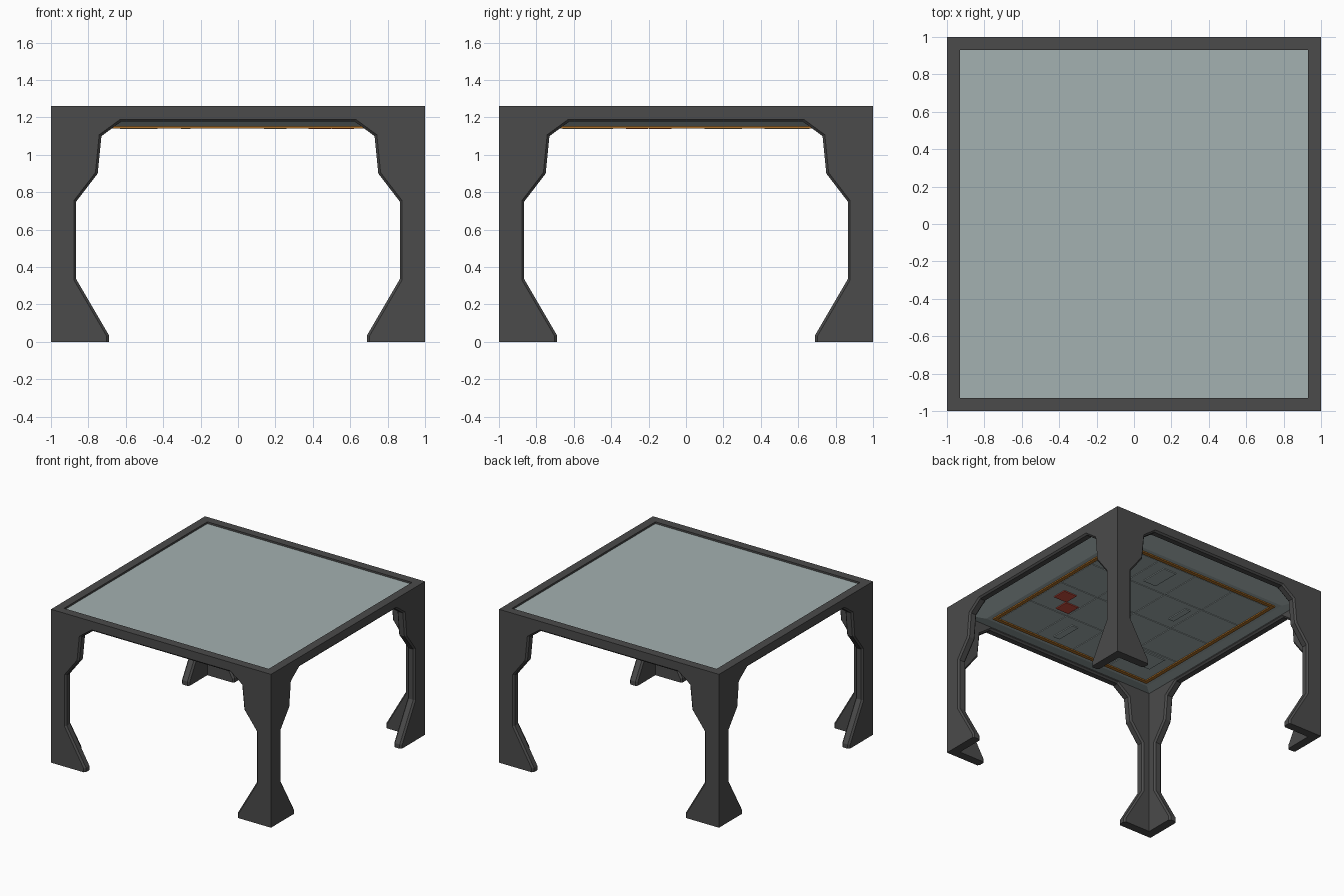
import bpy, bmesh, math
from mathutils import Vector, Matrix

if "Cube" in bpy.data.objects:
    bpy.data.objects.remove(bpy.data.objects["Cube"])


def material(name, rgb):
    m = bpy.data.materials.new(name)
    m.diffuse_color = (*rgb, 1)
    m.use_nodes = True
    m.node_tree.nodes["Principled BSDF"].inputs["Base Color"].default_value = m.diffuse_color
    return m


DARK = material("dark grey metal", (0.07, 0.07, 0.07))
GLASS = material("pale grey green", (0.37, 0.44, 0.44))
ORANGE = material("orange trim", (0.42, 0.16, 0.02))
RED = material("red plate", (0.60, 0.08, 0.05))


def finish(name, bm, mat):
    bmesh.ops.remove_doubles(bm, verts=bm.verts, dist=0.0005)
    bmesh.ops.recalc_face_normals(bm, faces=bm.faces)
    me = bpy.data.meshes.new(name)
    bm.to_mesh(me)
    bm.free()
    me.materials.append(mat)
    ob = bpy.data.objects.new(name, me)
    bpy.context.collection.objects.link(ob)
    return ob


def add_box(bm, x0, x1, y0, y1, z0, z1):
    mat = Matrix.Translation(((x0 + x1) / 2, (y0 + y1) / 2, (z0 + z1) / 2))
    mat = mat @ Matrix.Diagonal((x1 - x0, y1 - y0, z1 - z0, 1))
    bmesh.ops.create_cube(bm, size=1, matrix=mat)


# Frame: four mitred side panels, each with two legs and a chamfered arch
H, T, C = 1.26, 0.07, 0.013
half = [(0.69, 0), (0.69, 0.035), (0.865, 0.335), (0.865, 0.75),
        (0.75, 0.90), (0.73, 1.10), (0.625, 1.177)]


def arch(inset):
    """Right half of the opening, pushed into the panel by inset."""
    pts = [Vector(p) for p in half] + [Vector((0, half[-1][1]))]
    out = []
    for i, p in enumerate(pts[:-1]):
        d2 = (pts[i + 1] - p).normalized()
        d1 = (p - pts[i - 1]).normalized() if i else d2
        n1, n2 = Vector((d1.y, -d1.x)), Vector((d2.y, -d2.x))
        m = (n1 + n2).normalized()
        out.append(p + m * inset / max(m.dot(n1), 0.5))
    out[0].y = 0
    return out


bm = bmesh.new()
for k in range(4):
    rot = Matrix.Rotation(k * math.pi / 2, 4, 'Z')
    layers = []
    for depth, inset in ((0, C), (C, 0), (T - C, 0), (T, C)):
        right = arch(inset)
        left = [Vector((-p.x, p.y)) for p in reversed(right)]
        e = 1 - depth
        loop = [(e, H), (e, 0)] + [tuple(p) for p in right + left] + [(-e, 0), (-e, H)]
        layers.append([bm.verts.new(rot @ Vector((x, -e, z))) for x, z in loop])
    bm.faces.new(layers[0])
    bm.faces.new(layers[-1])
    n = len(layers[0])
    for a, b in zip(layers, layers[1:]):
        for i in range(n):
            if i not in (0, n - 2):          # leave the mitre joints open
                j = (i + 1) % n
                bm.faces.new((a[i], a[j], b[j], b[i]))
finish("frame_and_legs", bm, DARK)

# Table top: recessed slab with a sloping underside
bm = bmesh.new()
rings = []
for r, z in ((0.935, 1.245), (0.935, 1.20), (0.79, 1.15)):
    rings.append([bm.verts.new((r * sx, r * sy, z))
                  for sx, sy in ((-1, -1), (1, -1), (1, 1), (-1, 1))])
bm.faces.new(rings[0])
bm.faces.new(rings[-1])
for a, b in zip(rings, rings[1:]):
    for i in range(4):
        j = (i + 1) % 4
        bm.faces.new((a[i], a[j], b[j], b[i]))
finish("table_top", bm, GLASS)

# Tiles with narrow gaps on the underside
bm = bmesh.new()
S, G = 0.36, 0.005
for i in range(-2, 2):
    for j in range(-2, 2):
        add_box(bm, i * S + G, (i + 1) * S - G, j * S + G, (j + 1) * S - G, 1.145, 1.151)
finish("underside_tiles", bm, GLASS)

# Small raised plates on the tiles
bm = bmesh.new()
for x, y, w, d in ((-0.53, -0.48, 0.20, 0.18), (0.21, -0.55, 0.06, 0.22),
                   (-0.28, 0.20, 0.05, 0.20), (0.20, 0.54, 0.12, 0.24)):
    add_box(bm, x - w / 2, x + w / 2, y - d / 2, y + d / 2, 1.138, 1.146)
finish("underside_plates", bm, GLASS)

# Orange border strip
bm = bmesh.new()
for s in (-1, 1):
    a, b = sorted((s * 0.725, s * 0.755))
    add_box(bm, -0.755, 0.755, a, b, 1.140, 1.152)
    add_box(bm, a, b, -0.725, 0.725, 1.140, 1.152)
finish("underside_border", bm, ORANGE)

# Two red squares meeting at a corner
bm = bmesh.new()
for x, y in ((0.56, -0.137), (0.438, -0.262)):
    add_box(bm, x - 0.06, x + 0.06, y - 0.06, y + 0.06, 1.137, 1.146)
finish("red_plates", bm, RED)
